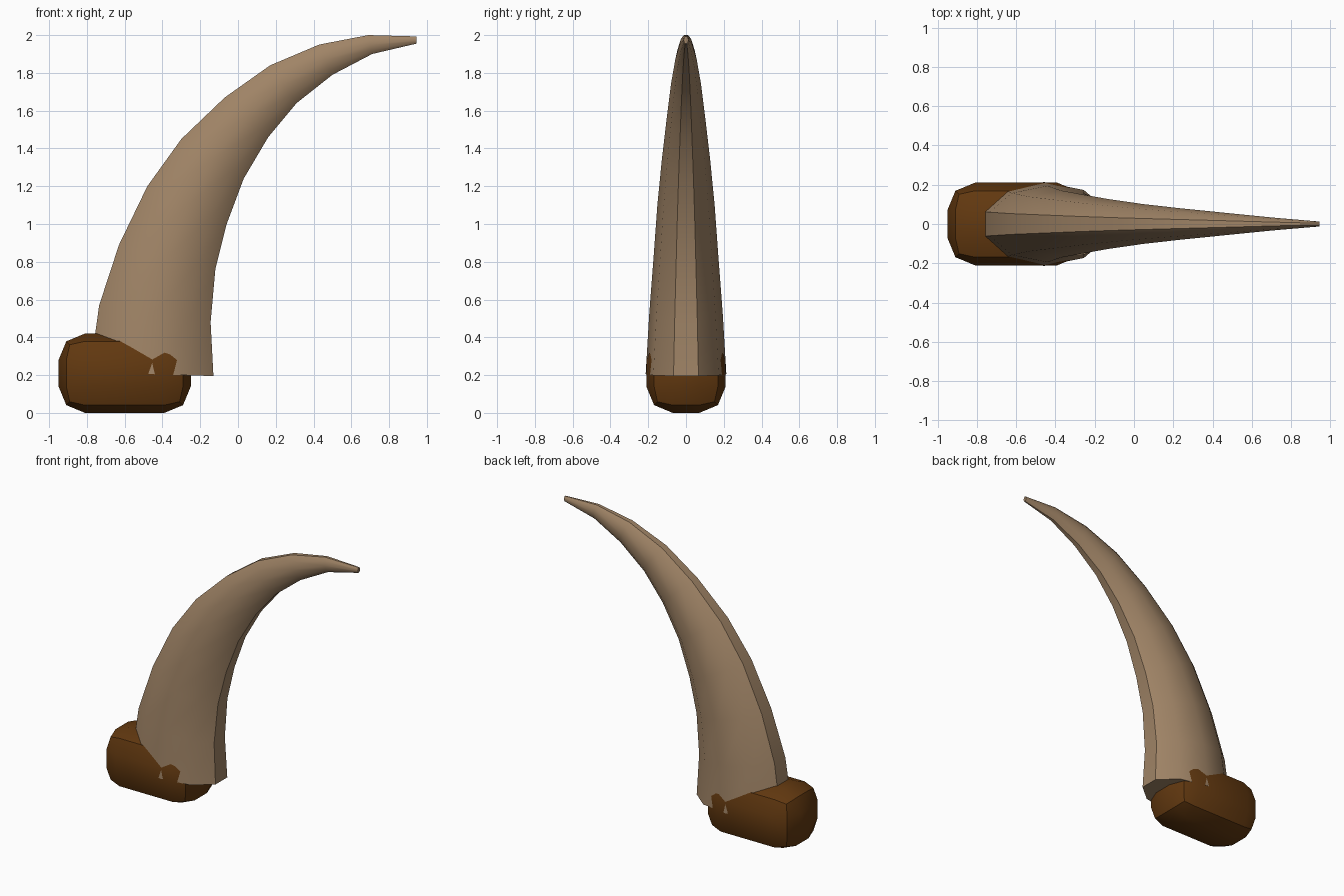
import bpy, bmesh, math
from mathutils import Vector

cube = bpy.data.objects.get("Cube")
if cube:
    bpy.data.objects.remove(cube, do_unlink=True)


def make_material(name, color):
    mat = bpy.data.materials.new(name)
    mat.use_nodes = True
    mat.diffuse_color = color
    mat.node_tree.nodes["Principled BSDF"].inputs["Base Color"].default_value = color
    return mat


def add_object(name, bm, mat):
    bmesh.ops.recalc_face_normals(bm, faces=bm.faces)
    mesh = bpy.data.meshes.new(name)
    bm.to_mesh(mesh)
    bm.free()
    obj = bpy.data.objects.new(name, mesh)
    bpy.context.collection.objects.link(obj)
    mesh.materials.append(mat)
    bpy.ops.object.select_all(action="DESELECT")
    obj.select_set(True)
    bpy.context.view_layer.objects.active = obj
    bpy.ops.object.shade_smooth_by_angle(angle=math.radians(30))
    return obj


bone = make_material("bone tan", (0.35, 0.23, 0.133, 1))
leather = make_material("dark brown", (0.122, 0.04, 0.005, 1))

# Rounded base block
bm = bmesh.new()
bmesh.ops.create_cube(bm, size=1)
bmesh.ops.scale(bm, vec=(0.7, 0.42, 0.42), verts=bm.verts)
bmesh.ops.translate(bm, vec=(-0.6, 0, 0.21), verts=bm.verts)
bmesh.ops.bevel(bm, geom=bm.edges[:], offset=0.14, segments=2,
                profile=0.5, affect="EDGES")
add_object("base_block", bm, leather)

# Curved horn: ten-sided rings between the outer and inner edge of the curve
outer = [(-0.785, 0.215), (-0.735, 0.57), (-0.63, 0.89), (-0.48, 1.2), (-0.3, 1.45),
         (-0.07, 1.67), (0.17, 1.84), (0.43, 1.95), (0.69, 2.0), (0.945, 1.993)]
inner = [(-0.13, 0.195), (-0.145, 0.48), (-0.12, 0.76), (-0.06, 1.0), (0.03, 1.24),
         (0.16, 1.46), (0.31, 1.64), (0.5, 1.79), (0.71, 1.9), (0.945, 1.955)]
SIDES = 10
FLATNESS = 0.62
bm = bmesh.new()
rings = []
for (ox, oz), (ix, iz) in zip(outer, inner):
    a, b = Vector((ox, 0, oz)), Vector((ix, 0, iz))
    centre = (a + b) / 2
    across = (b - a) / 2 / math.cos(math.pi / SIDES)
    ring = []
    for k in range(SIDES):
        t = (2 * k + 1) * math.pi / SIDES
        side = Vector((0, across.length * FLATNESS * math.sin(t), 0))
        ring.append(bm.verts.new(centre + across * math.cos(t) + side))
    rings.append(ring)
for low, high in zip(rings, rings[1:]):
    for k in range(SIDES):
        n = (k + 1) % SIDES
        bm.faces.new((low[k], low[n], high[n], high[k]))
bm.faces.new(rings[0])
bm.faces.new(rings[-1])
add_object("horn", bm, bone)
